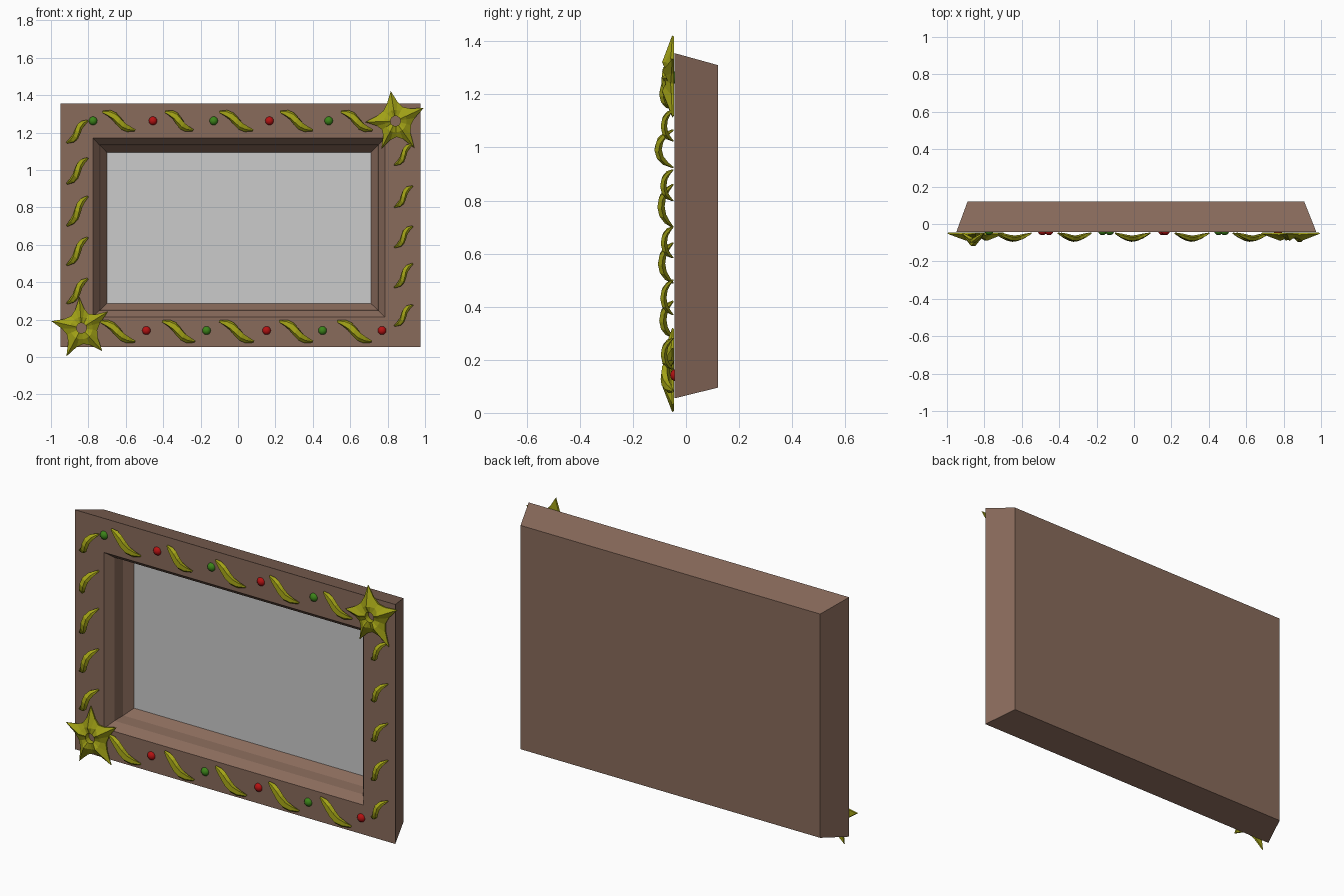
import bpy, bmesh
from math import sin, cos, pi, radians
from mathutils import Vector

if "Cube" in bpy.data.objects:
    bpy.data.objects.remove(bpy.data.objects["Cube"])


def material(name, rgb):
    m = bpy.data.materials.new(name)
    m.diffuse_color = (*rgb, 1)
    m.use_nodes = True
    m.node_tree.nodes["Principled BSDF"].inputs["Base Color"].default_value = m.diffuse_color
    return m


WOOD = material("brown_wood", (0.25, 0.146, 0.105))
LEAF = material("olive_leaf", (0.36, 0.36, 0.008))
RED = material("red_berry", (0.46, 0.006, 0.006))
GREEN = material("green_berry", (0.045, 0.23, 0.01))


def loft(name, rings, mat=None, cap_start=False, cap_end=False, loop=False):
    """Skin a list of closed point rings with quads."""
    bm = bmesh.new()
    vs = [[bm.verts.new(p) for p in r] for r in rings]
    pairs = list(zip(vs, vs[1:])) + ([(vs[-1], vs[0])] if loop else [])
    for a, b in pairs:
        n = len(a)
        for i in range(n):
            j = (i + 1) % n
            bm.faces.new((a[i], a[j], b[j], b[i]))
    if cap_start:
        bm.faces.new(vs[0])
    if cap_end:
        bm.faces.new(vs[-1])
    bmesh.ops.recalc_face_normals(bm, faces=bm.faces)
    me = bpy.data.meshes.new(name)
    bm.to_mesh(me)
    bm.free()
    ob = bpy.data.objects.new(name, me)
    bpy.context.collection.objects.link(ob)
    if mat:
        me.materials.append(mat)
    return ob


def rect(x0, x1, z0, z1, y):
    return [(x0, y, z0), (x1, y, z0), (x1, y, z1), (x0, y, z1)]


# Frame: back panel, tapered outer sides, front face and stepped recess
loft("frame", [
    rect(-0.89, 0.91, 0.095, 1.31, 0.12),
    rect(-0.95, 0.975, 0.055, 1.355, -0.043),
    rect(-0.775, 0.785, 0.215, 1.17, -0.043),
    rect(-0.742, 0.752, 0.248, 1.135, 0.0),
    rect(-0.735, 0.745, 0.254, 1.13, 0.065),
    rect(-0.70, 0.71, 0.287, 1.093, 0.112),
], WOOD, cap_start=True, cap_end=True)

# Picture panel
loft("picture_panel", [rect(-0.70, 0.71, 0.287, 1.093, y) for y in (0.108, 0.114)],
     cap_start=True, cap_end=True)


def leaf(name, x0, z0, x1, z1, height, side, width):
    """Arched, S-curved, twisted leaf strip from one end to the other."""
    a, b = Vector((x0, -0.05, z0)), Vector((x1, -0.05, z1))
    along = (b - a).normalized()
    across = Vector((-along.z, 0, along.x))
    n, sides = 6, 5
    rings = []
    for k in range(n + 1):
        t = k / n
        c = a.lerp(b, t) + across * (side * 0.012 * sin(2 * pi * t))
        c.y -= height * sin(pi * t)
        r = width * (0.3 + 0.7 * sin(pi * t) ** 0.6 if 0 < k < n else 0.25)
        ring = []
        for s in range(sides):
            q = 2 * pi * s / sides + 0.9 * t
            ring.append(c + across * (r * cos(q)) + Vector((0, 0.7 * r * sin(q), 0)))
        rings.append(ring)
    loft(name, rings, LEAF, True, True)


# Leaves along the top and bottom rails: start and end x
for i, (x0, x1) in enumerate([(-.725, -.55), (-.39, -.24), (-.10, .08), (.225, .40), (.55, .72)]):
    leaf(f"top_leaf_{i + 1}", x0, 1.312, x1, 1.212, 0.028, 1, 0.024)
for i, (x0, x1) in enumerate([(-.74, -.55), (-.405, -.23), (-.10, .085), (.22, .40), (.53, .715)]):
    leaf(f"bottom_leaf_{i + 1}", x0, 0.192, x1, 0.082, 0.03, 1, 0.025)

# Leaves up the left and right stiles: lower z, upper z, arch height
for i, (z0, z1, h) in enumerate([(.285, .42, .038), (.49, .64, .043), (.70, .86, .045),
                                 (.925, 1.065, .056), (1.145, 1.265, .038)]):
    leaf(f"left_leaf_{i + 1}", -0.915, z0, -0.803, z1, h, -1, 0.021)
for i, (z0, z1, h) in enumerate([(.165, .28, .034), (.37, .50, .036), (.585, .70, .034),
                                 (.80, .915, .036), (1.025, 1.14, .034)]):
    leaf(f"right_leaf_{i + 1}", 0.836, z0, 0.934, z1, h, -1, 0.018)


# Berries alternating green and red between the leaves
def berries(label, xs, z, first):
    for i, x in enumerate(xs):
        bpy.ops.mesh.primitive_uv_sphere_add(segments=14, ring_count=8, radius=0.024,
                                             location=(x, -0.036, z))
        ob = bpy.context.object
        ob.name = f"{label}_berry_{i + 1}"
        ob.data.materials.append((GREEN, RED)[(i + first) % 2])
        bpy.ops.object.shade_smooth_by_angle()


berries("top", [-0.775, -0.455, -0.13, 0.168, 0.485], 1.263, 0)
berries("bottom", [-0.49, -0.168, 0.153, 0.452, 0.77], 0.142, 1)


def flower(name, cx, cz, angles, radii):
    """Five-pointed blossom with ridged petals and a hole in the middle."""
    outer, middle, hole, hole_back, back = [], [], [], [], []

    def pt(r, q, y):
        return (cx + r * cos(q), y, cz + r * sin(q))

    for i, deg in enumerate(angles):
        q0 = radians(deg)
        nxt = radians(angles[i + 1] if i < 4 else angles[0] + 360)
        gap = nxt - q0
        # tip, shoulder, valley between petals, next shoulder
        for f, ro, yo, ym in [(0, radii[i], -0.052, -0.09), (0.2, 0.104, -0.055, -0.078),
                              (0.5, 0.085, -0.058, -0.068), (0.8, 0.104, -0.055, -0.078)]:
            q = q0 + gap * f
            outer.append(pt(ro, q, yo))
            middle.append(pt(0.06, q, ym))
            hole.append(pt(0.027, q, -0.076))
            hole_back.append(pt(0.027, q, -0.046))
            back.append(pt(ro * 0.97, q, -0.046))
    loft(name, [outer, middle, hole, hole_back, back], LEAF, loop=True)


# Corner flowers
flower("top_right_flower", 0.842, 1.262, [25, 99, 182, 243, 305],
       [0.168, 0.162, 0.162, 0.167, 0.177])
flower("bottom_left_flower", -0.837, 0.155, [32, 94, 167, 242, 312],
       [0.170, 0.166, 0.165, 0.172, 0.167])
